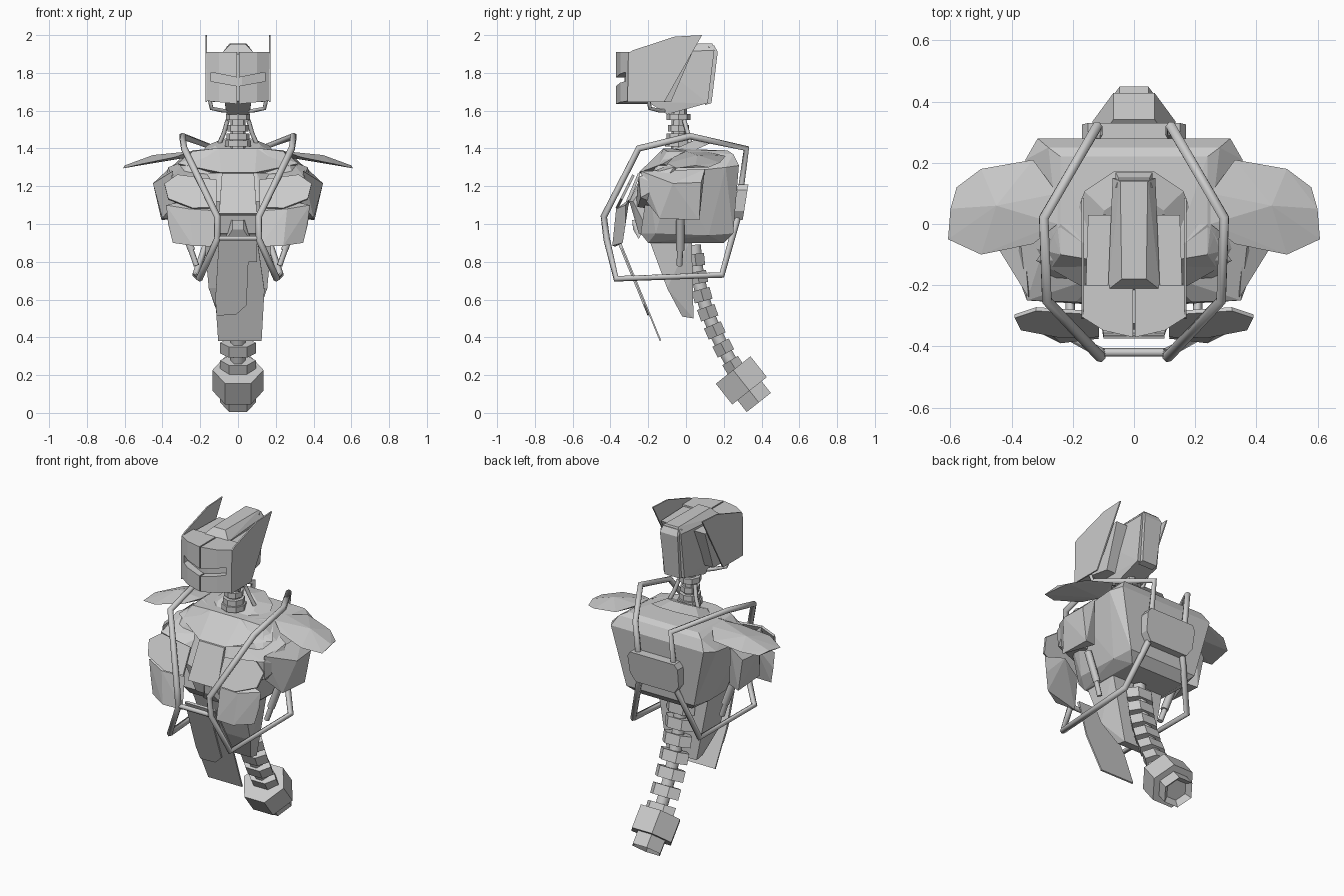
import bpy, bmesh, math
from mathutils import Vector

cube = bpy.data.objects.get("Cube")
if cube:
    bpy.data.objects.remove(cube, do_unlink=True)

grey = bpy.data.materials.new("light_grey")
grey.use_nodes = True
COLOR = (0.6, 0.6, 0.6, 1)
grey.diffuse_color = COLOR
grey.node_tree.nodes["Principled BSDF"].inputs["Base Color"].default_value = COLOR


def finish(name, bm):
    bmesh.ops.recalc_face_normals(bm, faces=bm.faces)
    mesh = bpy.data.meshes.new(name)
    bm.to_mesh(mesh)
    bm.free()
    mesh.materials.append(grey)
    ob = bpy.data.objects.new(name, mesh)
    bpy.context.collection.objects.link(ob)
    return ob


def hull_mesh(points):
    bm = bmesh.new()
    for p in points:
        bm.verts.new(p)
    res = bmesh.ops.convex_hull(bm, input=bm.verts)
    loose = {v for v in res["geom_interior"] + res["geom_unused"]
             if isinstance(v, bmesh.types.BMVert) and not v.link_faces}
    bmesh.ops.delete(bm, geom=list(loose), context="VERTS")
    bmesh.ops.dissolve_limit(bm, angle_limit=0.02, verts=bm.verts, edges=bm.edges)
    return bm


def flip(points):
    return [(-x, y, z) for x, y, z in points]


def block(name, points):
    """Faceted block symmetric about the centre plane."""
    return finish(name, hull_mesh(points + flip(points)))


def pair(name, points):
    """Faceted block on the left and its twin on the right."""
    finish("left_" + name, hull_mesh(points))
    finish("right_" + name, hull_mesh(flip(points)))


def prism(name, points, offset):
    """Thin plate: a polygon pushed along an offset."""
    bm = bmesh.new()
    face = bm.faces.new([bm.verts.new(p) for p in points])
    ext = bmesh.ops.extrude_face_region(bm, geom=[face], use_keep_orig=True)
    moved = [v for v in ext["geom"] if isinstance(v, bmesh.types.BMVert)]
    bmesh.ops.translate(bm, verts=moved, vec=offset)
    return finish(name, bm)


def rod(name, low, high, r, sides=6, wide=1.0, r2=None, socket=0):
    """Straight faceted rod, optionally stretched in x, with a socket at its low end."""
    low, high = Vector(low), Vector(high)
    axis = (high - low).normalized()
    turn = Vector((0, 0, 1)).rotation_difference(axis)
    pts = []
    for centre, rad in ((low, r), (high, r2 or r)):
        for i in range(sides):
            a = math.tau * i / sides
            pts.append(centre + turn @ Vector((math.cos(a) * rad * wide, math.sin(a) * rad, 0)))
    bm = hull_mesh(pts)
    if socket:
        bm.normal_update()
        end = min(bm.faces, key=lambda f: f.calc_center_median().dot(axis))
        bmesh.ops.inset_region(bm, faces=[end], thickness=socket)
        bmesh.ops.translate(bm, verts=end.verts, vec=axis * socket)
    return finish(name, bm)


def tube(name, points, r):
    curve = bpy.data.curves.new(name, "CURVE")
    curve.dimensions = "3D"
    curve.bevel_depth = r
    curve.bevel_resolution = 1
    curve.use_fill_caps = True
    spline = curve.splines.new("POLY")
    spline.points.add(len(points) - 1)
    for sp, p in zip(spline.points, points):
        sp.co = (*p, 1)
    curve.materials.append(grey)
    bpy.context.collection.objects.link(bpy.data.objects.new(name, curve))


def tube_pair(name, points, r):
    tube("left_" + name, points, r)
    tube("right_" + name, flip(points), r)


# Head: inner skull, rear crest, jaw wires
block("skull", [(.16, -.28, 1.9), (.155, -.28, 1.66), (.15, .03, 1.9), (.02, -.325, 1.9),
                (.02, -.325, 1.65), (.13, -.08, 1.645), (.1, -.2, 1.645)])
block("crest", [(.085, -.215, 1.905), (.04, -.18, 1.952), (.045, .14, 1.955), (.07, .15, 1.92),
                (.07, .115, 1.64), (.06, -.1, 1.58), (.07, -.2, 1.645)])
block("rear_head_plate", [(.06, .12, 1.94), (.05, .15, 1.945), (.06, .168, 1.91),
                          (.05, .135, 1.64), (.05, .1, 1.63)])
tube_pair("jaw_wire", [(.15, -.2, 1.66), (.14, -.19, 1.612), (.08, -.14, 1.6), (.04, -.1, 1.6)], .011)

# Face mask halves around a visor slit
PLAN = [(.004, -.37), (.1, -.348), (.168, -.305), (.168, -.2), (.004, -.2)]
pair("brow", [(x, y, z) for x, y in PLAN for z in (1.775 + .2 * x, 1.91)])
pair("cheek", [(x, y, z) for x, y in PLAN for z in (1.635 + .1 * x, 1.73 + .18 * x)])
pair("temple", [(x, y, z) for x, y in ((.142, -.321), (.168, -.305), (.168, -.2), (.142, -.2))
                for z in (1.74, 1.83)])

# Tall side plates of the helmet
EAR = [(-.305, 1.905), (-.28, 1.92), (-.06, 1.992), (.085, 2), (-.116, 1.645), (-.31, 1.645)]
for side, s in (("left", 1), ("right", -1)):
    prism(side + "_helmet_plate", [(s * .164, y, z) for y, z in EAR], (s * .008, 0, 0))

# Neck of stacked rings with struts
rod("neck_core", (0, -.04, 1.38), (0, -.035, 1.62), .04, 8)
for i, (z, r) in enumerate(((1.565, .064), (1.505, .055), (1.46, .062), (1.425, .07))):
    rod(f"neck_ring_{i}", (0, -.04, z - .015), (0, -.04, z + .018), r, 8)
rod("collar", (0, 0, 1.37), (0, -.02, 1.415), .2, 10, r2=.12)
tube_pair("neck_strut", [(.055, -.01, 1.55), (.075, .01, 1.48), (.115, .03, 1.39)], .012)

# Torso
block("torso", [(.12, -.12, 1.4), (.24, .22, 1.39), (.24, -.1, 1.385), (.28, .25, 1.37),
                (.315, .28, 1.31), (.355, .21, 1.3), (.36, -.07, 1.27), (.31, -.2, 1.22),
                (.23, .25, .95), (.25, .12, .94), (.25, -.16, .95), (.2, -.24, .95),
                (.18, .2, .9), (.19, -.2, .9)])
block("yoke", [(.1, -.12, 1.4), (.09, -.25, 1.272), (.32, -.12, 1.32), (.24, 0, 1.39),
               (.1, -.12, 1.25), (.26, -.05, 1.28)])
block("chest", [(.165, -.18, 1.27), (.1, -.23, 1.27), (.11, -.3, 1.12), (.165, -.28, 1.12),
                (.11, -.25, .95), (.16, -.18, .92)])
block("chest_panel", [(.085, -.24, 1.27), (.085, -.255, 1.268), (.1, -.325, 1.045),
                      (.1, -.345, 1.055)])
block("waist_joint", [(.06, -.2, 1.02), (.03, -.285, 1.02), (.03, -.28, .97), (.06, -.25, .92)])
pair("pectoral", [(.11, -.17, 1.265), (.11, -.265, 1.1), (.19, -.255, 1.215), (.35, -.25, 1.25),
                  (.37, -.065, 1.3), (.28, -.03, 1.335), (.35, -.24, 1.14), (.2, -.255, 1.09),
                  (.3, -.05, 1.06), (.395, -.13, 1.2)])
pair("rib_plate", [(.38, -.32, 1.1), (.37, -.32, 1), (.345, -.335, .9), (.25, -.3, 1.13),
                   (.26, -.37, 1.08), (.24, -.39, .885), (.12, -.345, 1.07), (.115, -.375, .88)])

# Thin slanted guards over the pectorals
GUARD = [(.115, 1.235), (.32, 1.262), (.39, 1.215), (.37, 1.135), (.24, 1.085), (.115, 1.09)]
for side, s in (("left", 1), ("right", -1)):
    prism(side + "_chest_guard", [(s * x, -.285 - (1.26 - z) * .5, z) for x, z in GUARD],
          (0, .012, -.006))

# Shoulders
pair("upper_arm_block", [(.345, -.24, 1.28), (.37, .1, 1.29), (.45, -.07, 1.215),
                         (.44, .08, 1.22), (.4, -.14, 1.03), (.405, .07, 1.02),
                         (.33, -.21, 1.12), (.33, .05, 1.03)])
pair("shoulder_leaf", [(.25, .1, 1.385), (.25, 0, 1.385), (.33, .21, 1.36), (.33, -.065, 1.355),
                       (.45, .06, 1.365), (.5, .18, 1.325), (.5, -.1, 1.32), (.58, .12, 1.3),
                       (.608, -.05, 1.295), (.6, .05, 1.31), (.28, .05, 1.35), (.45, .05, 1.325)])

# Side pistons
tube_pair("piston_body", [(.31, -.03, 1.03), (.245, -.03, .86)], .022)
tube_pair("piston_tip", [(.255, -.03, .88), (.22, -.035, .78)], .016)

# Abdomen and slanted front flap in two layers
block("abdomen", [(.18, -.2, .93), (.18, .03, .93), (.155, -.1, .66), (.1, -.02, .51), (.1, .04, .5)])


def flap(name, outline, lift):
    pts = [(x, -.34 + (.87 - z) * .41 - lift, z) for x, z in outline]
    prism(name, pts, (0, .008, .003))


flap("flap", [(-.1, .93), (.1, .93), (.14, .65), (.125, .38), (-.105, .38), (-.12, .6)], 0)
flap("flap_overlay", [(-.1, .93), (.1, .93), (.1, .8), (.055, .8), (.045, .57), (-.01, .52),
                      (-.113, .515), (-.12, .6)], .009)

# Back plate
BACK = [(-.15, 1.21), (.15, 1.21), (.17, 1.18), (.165, 1.07), (.13, 1.02), (-.13, 1.02),
        (-.165, 1.07), (-.17, 1.18)]
prism("back_plate", [(x, .245 + (z - 1.02) * .16, z) for x, z in BACK], (0, .055, 0))

# Tubular cage around the body
tube_pair("cage_upper", [(.12, .29, 1.18), (.12, .32, 1.4), (.295, .02, 1.465),
                         (.285, -.25, 1.4), (.11, -.435, 1.04), (.11, -.42, .92),
                         (.205, -.37, .71), (.225, .19, .73), (.12, .275, 1.04)], .018)
tube("cage_crossbar", [(-.11, -.42, .925), (.11, -.42, .925)], .014)


# Curved spine of hexagonal vertebrae
def spine(t):
    return Vector((0, .05 + .06 * t + .14 * t * t, .81 - .56 * t))


COUNT = 7
tube("spine_core", [spine(i / COUNT) for i in range(-1, COUNT + 1)], .04)
for i in range(COUNT):
    t = i / (COUNT - 1)
    step = (spine(t - .04) - spine(t + .04)).normalized() * .032
    rod(f"vertebra_{i}", spine(t) - step, spine(t) + step, .056, 6, wide=1.7)

# Heavy nut at the end of the spine
hub, axis = Vector((0, .293, .172)), Vector((0, .62, -.785))
rod("tail_nut", hub + axis * .07, hub - axis * .07, .135)
rod("tail_socket", hub + axis * .149, hub + axis * .06, .094, socket=.03)
